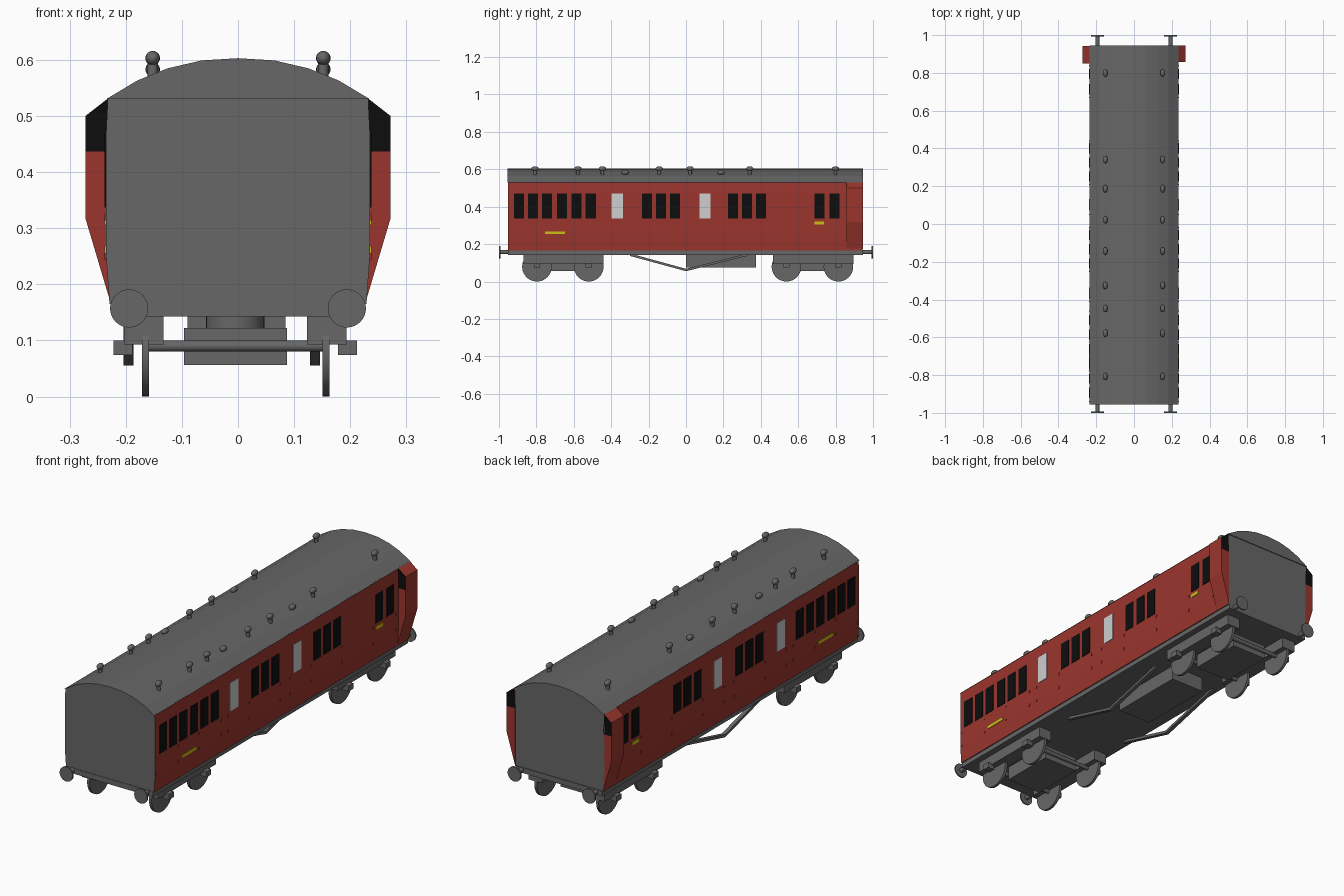
import bpy, bmesh, math
from mathutils import Matrix, Vector

if "Cube" in bpy.data.objects:
    bpy.data.objects.remove(bpy.data.objects["Cube"])

def mat(name, r, g, b):
    m = bpy.data.materials.new(name)
    m.diffuse_color = (r, g, b, 1)
    m.use_nodes = True
    m.node_tree.nodes["Principled BSDF"].inputs["Base Color"].default_value = m.diffuse_color
    return m

GREY = mat("dark grey", 0.135, 0.135, 0.135)
RED = mat("coach red", 0.33, 0.036, 0.027)
BLACK = mat("window black", 0.004, 0.004, 0.004)
WHITE = mat("frosted white", 0.62, 0.62, 0.62)
YELLOW = mat("yellow", 0.60, 0.52, 0.006)

def finish(name, bm, mats, rule=None, smooth=False):
    bmesh.ops.recalc_face_normals(bm, faces=bm.faces)
    if rule:
        for f in bm.faces:
            f.material_index = rule(f)
    me = bpy.data.meshes.new(name)
    bm.to_mesh(me)
    bm.free()
    for m in mats:
        me.materials.append(m)
    ob = bpy.data.objects.new(name, me)
    bpy.context.collection.objects.link(ob)
    if smooth:
        bpy.ops.object.select_all(action='DESELECT')
        ob.select_set(True)
        bpy.context.view_layer.objects.active = ob
        bpy.ops.object.shade_smooth_by_angle(angle=math.radians(40))
    return ob

def box(name, x, y, z, m):
    """Box from (min, max) pairs."""
    bm = bmesh.new()
    bmesh.ops.create_cube(bm, size=1)
    for v in bm.verts:
        v.co = Vector([(a + b) / 2 + c * (b - a) for (a, b), c in zip((x, y, z), v.co)])
    return finish(name, bm, [m])

def prism(name, profile, y0, y1, mats, rule=None):
    """Extrude an xz outline along y."""
    bm = bmesh.new()
    f = bm.faces.new([bm.verts.new((x, y0, z)) for x, z in profile])
    ext = bmesh.ops.extrude_face_region(bm, geom=[f])
    bmesh.ops.translate(bm, vec=(0, y1 - y0, 0),
                        verts=[g for g in ext["geom"] if isinstance(g, bmesh.types.BMVert)])
    return finish(name, bm, mats, rule)

def rod(name, centre, r, depth, axis, m=GREY, seg=32):
    """Cylinder along the x, y or z axis."""
    bm = bmesh.new()
    rot = {'x': Matrix.Rotation(math.pi / 2, 4, 'Y'), 'y': Matrix.Rotation(math.pi / 2, 4, 'X'),
           'z': Matrix()}[axis]
    bmesh.ops.create_cone(bm, cap_ends=True, segments=seg, radius1=r, radius2=r, depth=depth,
                          matrix=Matrix.Translation(centre) @ rot)
    return finish(name, bm, [m], smooth=True)

def mirror(half):
    return half + [(-x, z) for x, z in reversed(half)]

# Body: red sides, grey ends
prism("body", mirror([(0.229, 0.165), (0.235, 0.25), (0.235, 0.47), (0.232, 0.532)]),
      -0.951, 0.942, [GREY, RED], lambda f: int(abs(f.normal.x) > 0.9))

# Roof: faceted arc
arc = [(0.235, 0.53), (0.18, 0.563), (0.125, 0.585), (0.065, 0.599), (0, 0.603)]
prism("roof", arc + [(-x, z) for x, z in reversed(arc[:-1])], -0.955, 0.946, [GREY])

# Underframe
box("underframe", (-0.224, 0.224), (-0.953, 0.945), (0.143, 0.168), GREY)

# Windows, panels and hinges on both sides
dark = [-0.893, -0.818, -0.743, -0.662, -0.586, -0.509, -0.209, -0.134, -0.058,
        0.251, 0.326, 0.401, 0.713, 0.794]
hinges = [-0.94, -0.777, -0.625, -0.46, -0.41, -0.25, -0.02, 0.05, 0.21, 0.44, 0.67, 0.84]
for s, side in ((1, "right"), (-1, "left")):
    px = tuple(sorted((s * 0.231, s * 0.2375)))
    for y in dark:
        box(side + "_window", px, (y - 0.027, y + 0.027), (0.337, 0.47), BLACK)
    for y in (-0.367, 0.102):
        box(side + "_frosted_window", px, (y - 0.03, y + 0.03), (0.337, 0.47), WHITE)
    box(side + "_long_panel", px, (-0.754, -0.647), (0.254, 0.268), YELLOW)
    box(side + "_short_panel", px, (0.688, 0.738), (0.306, 0.322), YELLOW)
    for y in hinges:
        for z in (0.25, 0.32):
            box(side + "_door_hinge", px, (y - 0.003, y + 0.003), (z - 0.006, z + 0.006), RED)

    # Guard's lookout: red shell, black end windows at the top
    y0, y1 = (0.858, 0.945) if s > 0 else (0.85, 0.942)
    prism(side + "_lookout_lower",
          [(s * x, z) for x, z in ((0.228, 0.17), (0.272, 0.318), (0.272, 0.437), (0.228, 0.437))],
          y0, y1, [RED])
    prism(side + "_lookout_upper",
          [(s * x, z) for x, z in ((0.228, 0.437), (0.272, 0.437), (0.272, 0.5), (0.232, 0.531))],
          y0, y1, [RED, BLACK], lambda f: int(abs(f.normal.y) > 0.9))

    # Roof vents: tall ones on necks, two low ones
    for y in (-0.807, -0.578, -0.447, -0.325, -0.143, 0.022, 0.187, 0.341, 0.799):
        low = y in (-0.325, 0.187)
        z = 0.583 if low else 0.603
        bm = bmesh.new()
        bmesh.ops.create_uvsphere(bm, u_segments=16, v_segments=10, radius=1,
                                  matrix=Matrix.Translation((s * 0.152, y, z))
                                  @ Matrix.Diagonal((0.013, 0.02, 0.013, 1)))
        finish(side + "_roof_vent", bm, [GREY], smooth=True)
        if not low:
            rod(side + "_vent_neck", (s * 0.152, y, 0.58), 0.009, 0.04, 'z', seg=12)

    # Buffers at both ends
    for e in (1, -1):
        rod(side + "_buffer_shank", (s * 0.194, e * 0.965, 0.157), 0.011, 0.06, 'y', seg=16)
        rod(side + "_buffer_head", (s * 0.194, e * 0.9965, 0.157), 0.034, 0.007, 'y')

# Truss rods: V-shaped bars below the floor
for x, side in ((0.137, "right"), (-0.195, "left")):
    bm = bmesh.new()
    path = [(-0.30, 0.15), (0, 0.068), (0.33, 0.15)]
    outline = path + [(y, z - 0.013) for y, z in reversed(path)]
    f = bm.faces.new([bm.verts.new((x - 0.009, y, z)) for y, z in outline])
    ext = bmesh.ops.extrude_face_region(bm, geom=[f])
    bmesh.ops.translate(bm, vec=(0.018, 0, 0),
                        verts=[g for g in ext["geom"] if isinstance(g, bmesh.types.BMVert)])
    finish(side + "_truss_rod", bm, [GREY])

# Equipment box under the floor
box("battery_box", (-0.09, 0.085), (0, 0.375), (0.074, 0.145), GREY)

# Bogies
OFF = -0.005
for name, cy, axles in (("front", -0.655, (-0.797, -0.52)), ("rear", 0.68, (0.537, 0.815))):
    box(name + "_bogie_block", (-0.096, 0.087), (cy - 0.13, cy + 0.13), (0.056, 0.122), GREY)
    rod(name + "_bogie_pivot", (OFF, cy, 0.133), 0.052, 0.026, 'z')
    for s in (1, -1):
        fx = sorted((OFF + s * 0.128, OFF + s * 0.198))
        box(name + "_bogie_side_frame", fx, (cy - 0.215, cy + 0.215), (0.093, 0.145), GREY)
        for y in axles:
            rod(name + "_wheel", (-0.004 + s * 0.161, y, 0.079), 0.079, 0.013, 'x', seg=40)
            bx = sorted((OFF + s * 0.183, OFF + s * 0.217))
            box(name + "_axle_box", bx, (y - 0.017, y + 0.017), (0.074, 0.1), GREY)
    for y in axles:
        rod(name + "_axle", (OFF, y, 0.09), 0.01, 0.32, 'x', seg=16)
